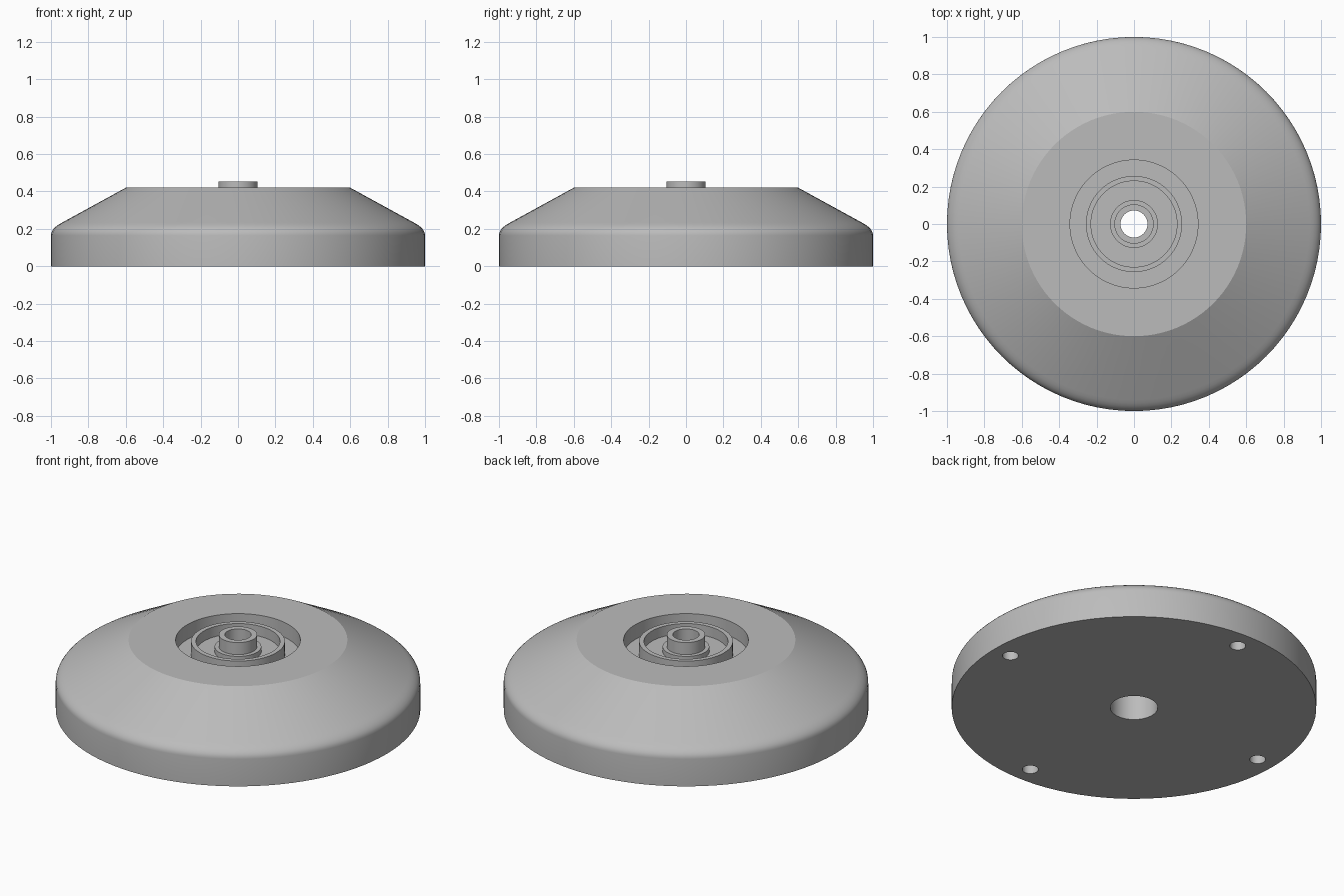
import bpy
import bmesh
import math
from mathutils import Matrix, Vector

old = bpy.data.objects.get("Cube")
if old:
    bpy.data.objects.remove(old, do_unlink=True)

GREY = (0.5, 0.5, 0.5, 1.0)
grey = bpy.data.materials.new("plain_grey")
grey.use_nodes = True
grey.diffuse_color = GREY
grey.node_tree.nodes["Principled BSDF"].inputs["Base Color"].default_value = GREY


def add_object(name, bm):
    bmesh.ops.recalc_face_normals(bm, faces=bm.faces[:])
    mesh = bpy.data.meshes.new(name)
    bm.to_mesh(mesh)
    bm.free()
    mesh.materials.append(grey)
    obj = bpy.data.objects.new(name, mesh)
    bpy.context.collection.objects.link(obj)
    return obj


def lathe(name, profile, steps=96):
    """Revolve a closed (radius, height) outline around z."""
    bm = bmesh.new()
    verts = [bm.verts.new((r, 0, z)) for r, z in profile]
    edges = [bm.edges.new((v, verts[i - 1])) for i, v in enumerate(verts)]
    bmesh.ops.spin(bm, geom=verts + edges, cent=(0, 0, 0), axis=(0, 0, 1),
                   angle=math.tau, steps=steps)
    bmesh.ops.remove_doubles(bm, verts=bm.verts[:], dist=0.0001)
    return add_object(name, bm)


def smooth(obj, degrees):
    bpy.ops.object.select_all(action='DESELECT')
    obj.select_set(True)
    bpy.context.view_layer.objects.active = obj
    bpy.ops.object.shade_smooth_by_angle(angle=math.radians(degrees))


BORE = 0.072     # through hole
FLOOR = 0.33     # bottom of the round pocket
TOP = 0.42

# Rounded shoulder between the upright rim and the sloping top
start, corner, end = Vector((1, 0.165)), Vector((1, 0.203)), Vector((0.94, 0.234))
shoulder = []
for i in range(7):
    t = i / 6
    p = start * (1 - t) ** 2 + corner * 2 * t * (1 - t) + end * t * t
    shoulder.append((p.x, p.y))

# Main body with pocket on top and wide bore below
body = lathe("body", [(0.13, 0), (1, 0)] + shoulder + [
    (0.6, TOP), (0.342, TOP), (0.342, FLOOR),
    (BORE, FLOOR), (BORE, 0.27), (0.13, 0.27)])

# Four blind screw holes in the underside
bm = bmesh.new()
for i in range(4):
    place = Matrix.Rotation(i * math.pi / 2, 4, 'Z') @ Matrix.Translation((0.885, 0, 0))
    bmesh.ops.create_cone(bm, cap_ends=True, segments=32, radius1=0.044,
                          radius2=0.044, depth=0.26, matrix=place)
cutter = add_object("screw_hole_cutter", bm)
cut = body.modifiers.new("screw_holes", 'BOOLEAN')
cut.operation = 'DIFFERENCE'
cut.solver = 'EXACT'
cut.object = cutter
bpy.context.view_layer.objects.active = body
bpy.ops.object.modifier_apply(modifier=cut.name)
bpy.data.objects.remove(cutter, do_unlink=True)

# Raised ring with a sunken disc inside it
ring = lathe("bearing_ring", [
    (BORE, FLOOR), (0.257, FLOOR), (0.257, 0.412), (0.23, 0.412),
    (0.23, 0.35), (BORE, 0.35)])

# Stepped hollow hub in the middle
hub = lathe("hub", [
    (BORE, 0.35), (0.128, 0.35), (0.128, 0.38), (0.105, 0.38),
    (0.105, 0.453), (BORE, 0.453)])

for part in (body, ring, hub):
    smooth(part, 25)
